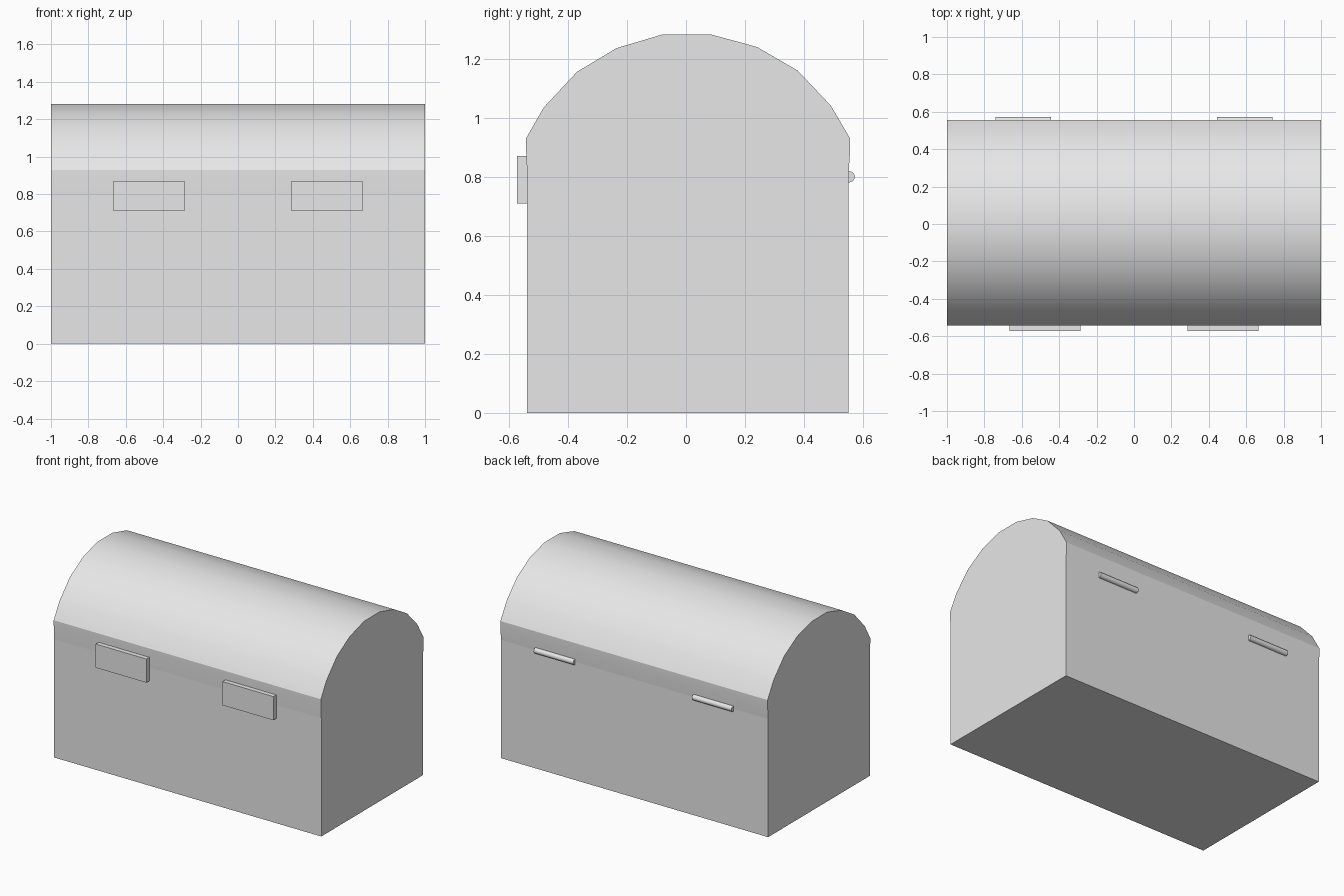
import bpy
import bmesh
import math

cube = bpy.data.objects.get("Cube")
if cube:
    bpy.data.objects.remove(cube, do_unlink=True)

# Single plain grey
grey = bpy.data.materials.new("plain_grey")
grey.use_nodes = True
COLOUR = (0.8, 0.8, 0.8, 1)
grey.diffuse_color = COLOUR
grey.node_tree.nodes["Principled BSDF"].inputs["Base Color"].default_value = COLOUR


def finish(bm, name, smooth=False):
    bmesh.ops.recalc_face_normals(bm, faces=bm.faces)
    mesh = bpy.data.meshes.new(name)
    bm.to_mesh(mesh)
    bm.free()
    mesh.materials.append(grey)
    obj = bpy.data.objects.new(name, mesh)
    bpy.context.collection.objects.link(obj)
    if smooth:
        bpy.ops.object.select_all(action='DESELECT')
        obj.select_set(True)
        bpy.context.view_layer.objects.active = obj
        bpy.ops.object.shade_smooth_by_angle(angle=math.radians(25))
    return obj


def box(name, x, y, z):
    """Box from (min, max) ranges on each axis."""
    bm = bmesh.new()
    bmesh.ops.create_cube(bm, size=1)
    for v in bm.verts:
        v.co = [r[0] if c < 0 else r[1] for c, r in zip(v.co, (x, y, z))]
    return finish(bm, name)


def extrude_profile(name, points, half_width):
    """Extrude a (y, z) outline along x."""
    bm = bmesh.new()
    face = bm.faces.new([bm.verts.new((-half_width, y, z)) for y, z in points])
    out = bmesh.ops.extrude_face_region(bm, geom=[face])
    for v in out["geom"]:
        if isinstance(v, bmesh.types.BMVert):
            v.co.x = half_width
    return finish(bm, name, smooth=True)


# Chest body
box("chest_base", (-1, 1), (-0.538, 0.55), (0, 0.8))

# Rounded lid
extrude_profile("lid", [
    (-0.538, 0.8), (-0.542, 0.9), (-0.542, 0.93), (-0.482, 1.035),
    (-0.37, 1.155), (-0.235, 1.236), (-0.08, 1.282), (0.085, 1.282),
    (0.24, 1.24), (0.378, 1.16), (0.49, 1.042), (0.556, 0.93),
    (0.556, 0.89), (0.55, 0.8)], 1)

# Front latches and rear hinge pins
for side, s in (("right", -1), ("left", 1)):
    box("latch_" + side, sorted((s * 0.285, s * 0.665)), (-0.572, -0.53), (0.71, 0.87))
    bm = bmesh.new()
    bmesh.ops.create_cone(bm, cap_ends=True, segments=16,
                          radius1=0.019, radius2=0.019, depth=0.296)
    hinge = finish(bm, "hinge_" + side, smooth=True)
    hinge.rotation_euler.y = math.pi / 2
    hinge.location = (s * 0.592, 0.553, 0.8)
